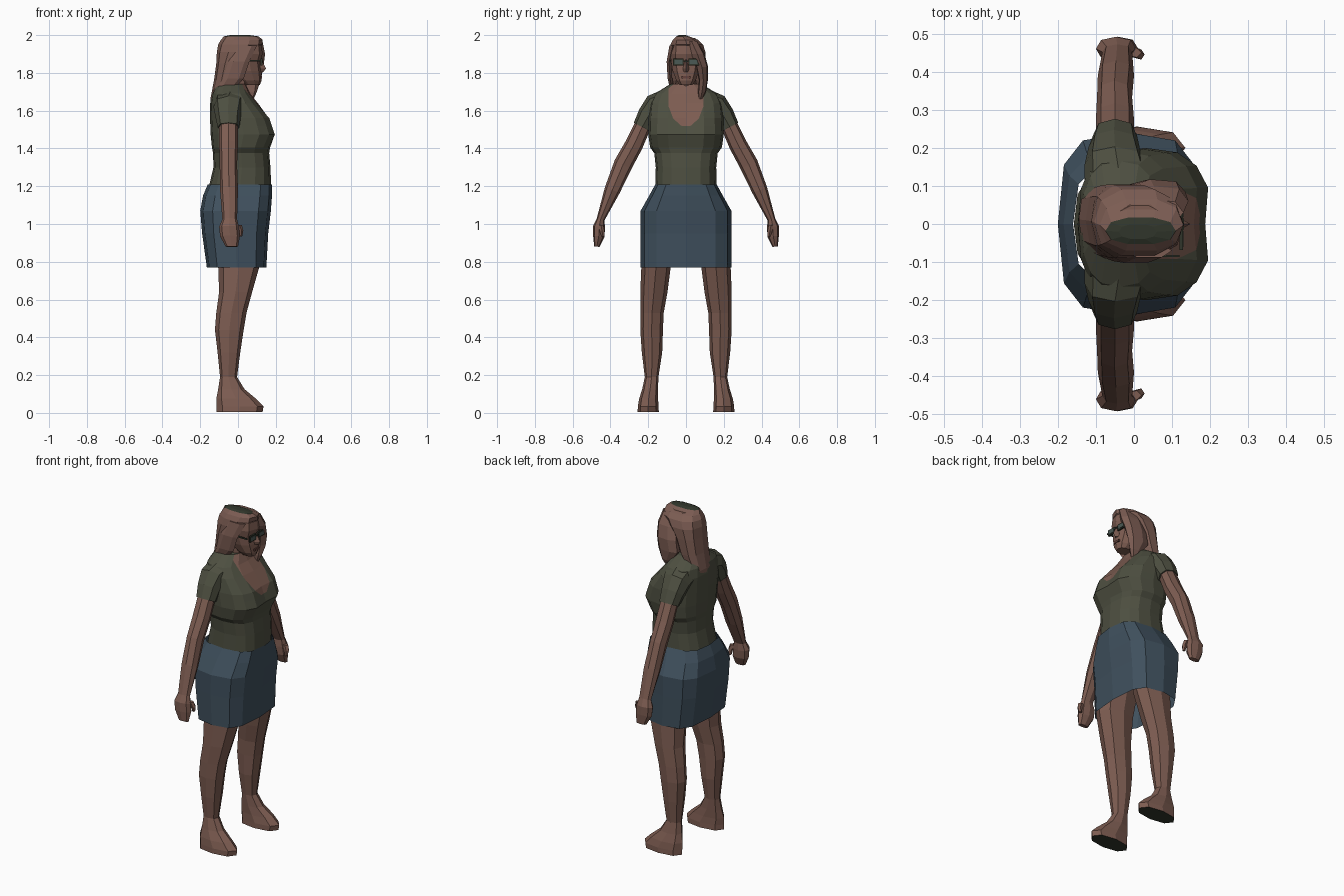
import bpy, bmesh, math
from mathutils import Vector


def mat(name, r, g, b):
    m = bpy.data.materials.new(name)
    m.diffuse_color = (r, g, b, 1)
    return m


SKIN = mat("skin brown", 0.205, 0.108, 0.083)
HAIR = mat("hair brown", 0.20, 0.108, 0.086)
SHIRT = mat("shirt olive", 0.075, 0.078, 0.052)
SKIRT = mat("skirt blue", 0.05, 0.08, 0.11)
DARK = mat("dark green", 0.03, 0.036, 0.024)
LENS = mat("lens teal", 0.07, 0.10, 0.09)
LIPS = mat("lip brown", 0.13, 0.055, 0.045)


def power(v, p):
    return math.copysign(abs(v) ** (2 / p), v)


def finish(bm, name, mats):
    bmesh.ops.recalc_face_normals(bm, faces=bm.faces)
    me = bpy.data.meshes.new(name)
    bm.to_mesh(me)
    bm.free()
    for m in mats:
        me.materials.append(m)
    ob = bpy.data.objects.new(name, me)
    bpy.context.collection.objects.link(ob)
    return ob


def loft(rings, n=8, p=2.3, s=1, caps=True):
    """Rings are (x back, x front, y, z, half width, tilt in degrees about x)."""
    bm = bmesh.new()
    loops = []
    for ring in rings:
        xb, xf, y, z, hw = ring[:5]
        t = math.radians(ring[5]) if len(ring) > 5 else 0
        vs = []
        for i in range(n):
            a = 2 * math.pi * i / n
            u, v = power(math.cos(a), p), power(math.sin(a), p) * hw
            vs.append(bm.verts.new(((xb + xf) / 2 + (xf - xb) / 2 * u,
                                    s * (y + v * math.cos(t)), z + v * math.sin(t))))
        loops.append(vs)
    for a, b in zip(loops, loops[1:]):
        for i in range(n):
            j = (i + 1) % n
            bm.faces.new((a[i], a[j], b[j], b[i]))
    if caps:
        bm.faces.new(loops[0])
        bm.faces.new(loops[-1])
    return bm


def plate(name, centre, size, m):
    bm = bmesh.new()
    bmesh.ops.create_cube(bm, size=1)
    for v in bm.verts:
        v.co = Vector(centre) + Vector([c * d for c, d in zip(v.co, size)])
    return finish(bm, name, [m])


# Shirt, with the scoop neckline cut into the chest
bm = loft([(-.158, .176, 0, 1.18, .163), (-.13, .172, 0, 1.30, .16),
           (-.132, .165, 0, 1.375, .168), (-.138, .17, 0, 1.405, .19),
           (-.145, .205, 0, 1.475, .2), (-.148, .175, 0, 1.56, .198),
           (-.147, .105, 0, 1.64, .19), (-.138, .065, 0, 1.69, .165),
           (-.115, .04, 0, 1.74, .085)], n=16, p=2.6)
for v in bm.verts:
    if abs(v.co.y) < .01 and v.co.x > .1 and 1.44 < v.co.z < 1.6:
        v.co.x -= .018
cz, ry, rz = 1.66, .092, .14
tangents = []
for k in range(7):
    a = math.pi * (1 + k / 6)
    co = Vector((0, ry * math.cos(a), cz + rz * math.sin(a)))
    no = Vector((0, math.cos(a) / ry, math.sin(a) / rz)).normalized()
    tangents.append((co, no))
    faces = [f for f in bm.faces if f.calc_center_median().x > .03
             and f.calc_center_median().z > 1.5]
    geom = set(faces)
    for f in faces:
        geom.update(f.edges)
        geom.update(f.verts)
    bmesh.ops.bisect_plane(bm, geom=list(geom), plane_co=co, plane_no=no)
for f in bm.faces:
    c = f.calc_center_median()
    if c.x > .03 and c.z > 1.5 and all((c - co).dot(no) < 0 for co, no in tangents):
        f.material_index = 1
finish(bm, "shirt", [SHIRT, SKIN])

# Skirt, open at the hem
bm = loft([(-.165, .15, 0, .77, .24), (-.19, .16, 0, .95, .24),
           (-.2, .174, 0, 1.07, .24), (-.185, .18, 0, 1.15, .195),
           (-.16, .18, 0, 1.21, .162)], n=12, p=3.2, caps=False)
finish(bm, "skirt", [SKIRT])

# Arms, sleeves, legs and feet on both sides
for s, side in ((1, "left"), (-1, "right")):
    bm = loft([(-.13, .05, .10, 1.635, .08, 60), (-.13, .03, .155, 1.62, .075, 50),
               (-.12, .015, .2, 1.57, .06, 38), (-.108, .008, .232, 1.513, .05, 28)],
              s=s)
    finish(bm, side + "_sleeve", [SHIRT])
    bm = loft([(-.1, .0, .22, 1.54, .044, 28), (-.1, .0, .275, 1.42, .048, 28),
               (-.097, -.005, .333, 1.315, .05, 30), (-.095, .0, .39, 1.18, .042, 22),
               (-.083, -.005, .452, 1.025, .021, 18), (-.1, .005, .46, .985, .032, 10),
               (-.095, .01, .462, .935, .03, 8), (-.065, .0, .472, .88, .014, 5)], s=s)
    finish(bm, side + "_arm_and_hand", [SKIN])
    bm = loft([(-.02, .02, .45, .995, .013), (.0, .028, .445, .965, .014),
               (.005, .022, .44, .935, .008)], n=5, s=s)
    finish(bm, side + "_thumb", [SKIN])
    bm = loft([(-.115, .13, .2, .005, .056), (-.115, .135, .2, .035, .055),
               (-.115, .095, .198, .075, .05), (-.105, .035, .19, .125, .042),
               (-.095, -.005, .182, .19, .036), (-.108, .012, .18, .32, .054),
               (-.122, .03, .182, .44, .06), (-.115, .045, .18, .53, .062),
               (-.1, .075, .17, .64, .072), (-.105, .115, .158, .78, .078),
               (-.12, .125, .135, .95, .09)], s=s)
    for f in bm.faces:
        if f.calc_center_median().z < .01:
            f.material_index = 1
    finish(bm, side + "_leg_and_foot", [SKIN, DARK])

# Neck and head
bm = loft([(-.1, .045, 0, 1.67, .075), (-.07, .045, 0, 1.73, .055),
           (-.05, .06, 0, 1.80, .052)], n=8)
finish(bm, "neck", [SKIN])
bm = loft([(.035, .115, 0, 1.735, .035), (.0, .125, 0, 1.76, .053),
           (-.05, .124, 0, 1.81, .073), (-.07, .118, 0, 1.86, .083),
           (-.07, .13, 0, 1.90, .086), (-.07, .125, 0, 1.945, .08),
           (-.05, .08, 0, 1.985, .05)], n=10, p=2.4)
finish(bm, "head", [SKIN])
bm = loft([(.09, .135, 0, 1.805, .017), (.09, .148, 0, 1.823, .016),
           (.09, .125, 0, 1.87, .007)], n=4, p=2)
finish(bm, "nose", [SKIN])
plate("mouth", (.124, 0, 1.777), (.008, .045, .012), LIPS)

# Glasses
for y in (-.04, .04):
    plate("glasses_frame", (.124, y, 1.857), (.009, .056, .036), DARK)
    plate("glasses_lens", (.126, y, 1.857), (.009, .042, .022), LENS)
    plate("glasses_arm", (.06, 2.1 * y, 1.865), (.12, .006, .008), DARK)
plate("glasses_bridge", (.127, 0, 1.862), (.009, .03, .007), DARK)

# Hair: back mass with parting, long lock on one side, short lock on the other
bm = loft([(-.145, -.115, .01, 1.6, .045), (-.145, -.06, .012, 1.67, .082),
           (-.127, .0, .01, 1.76, .095), (-.115, .035, .008, 1.85, .1),
           (-.112, .085, .007, 1.91, .1), (-.105, .128, .004, 1.95, .09),
           (-.09, .13, -.003, 1.975, .07), (-.075, .11, -.018, 1.993, .036),
           (-.04, .06, -.02, 2.0, .02)], n=10, p=2.4)
for f in bm.faces:
    if f.calc_center_median().z > 1.99:
        f.material_index = 1
finish(bm, "hair", [HAIR, DARK])
bm = loft([(.0, .13, .03, 1.965, .035), (.0, .143, .06, 1.9, .04),
           (-.01, .135, .085, 1.83, .033), (-.02, .12, .092, 1.76, .024),
           (.03, .1, .085, 1.7, .022), (.05, .08, .075, 1.655, .008)], n=7)
finish(bm, "long_side_lock", [HAIR])
bm = loft([(-.02, .10, -.07, 1.945, .02), (-.05, .06, -.09, 1.86, .014),
           (-.08, .03, -.085, 1.77, .014), (-.12, -.03, -.07, 1.7, .012)], n=6)
finish(bm, "short_side_lock", [HAIR])
